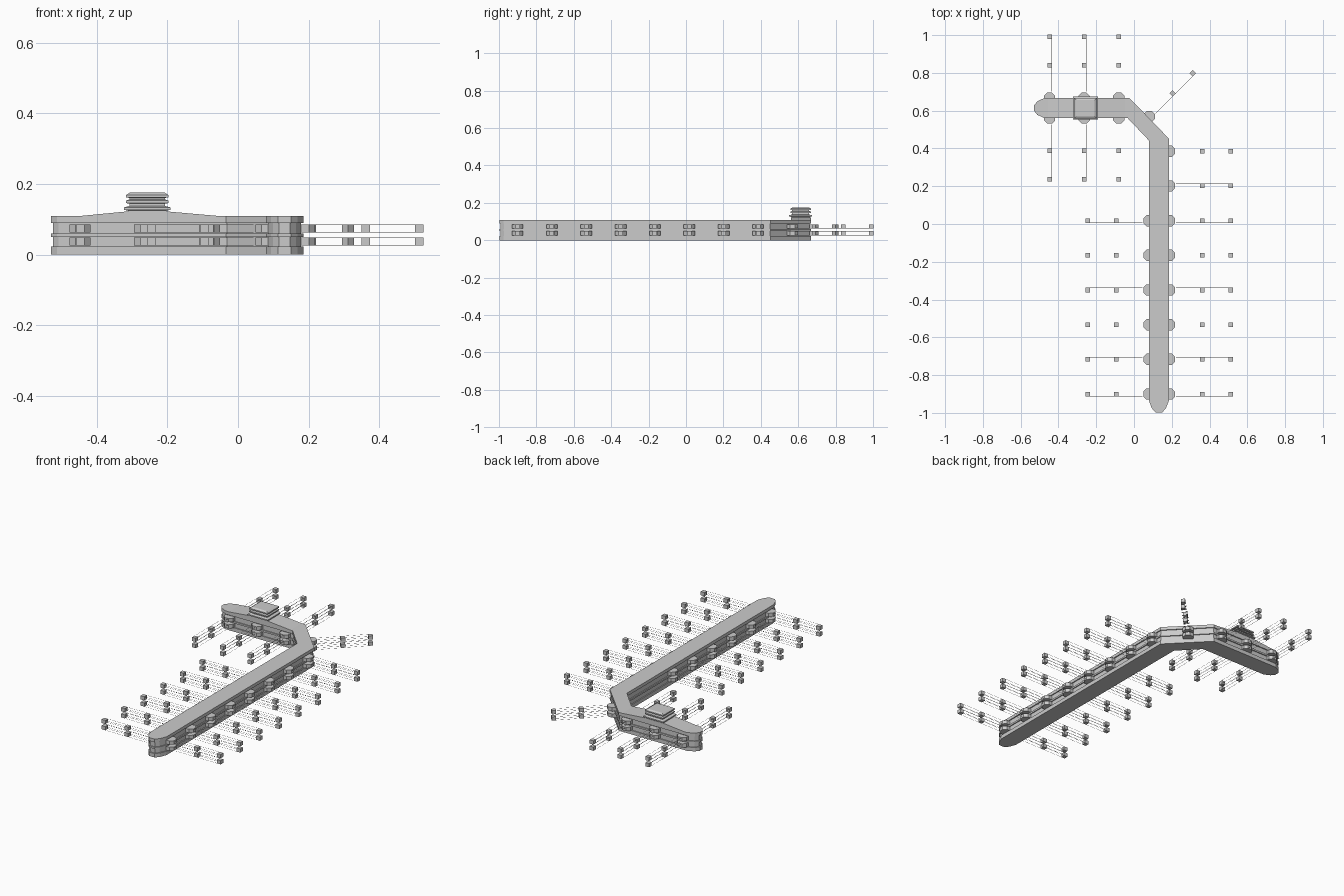
import bpy, bmesh
from math import radians, pi
from mathutils import Vector, Matrix

if "Cube" in bpy.data.objects:
    bpy.data.objects.remove(bpy.data.objects["Cube"])


def finish(name, bm):
    bmesh.ops.recalc_face_normals(bm, faces=bm.faces)
    mesh = bpy.data.meshes.new(name)
    bm.to_mesh(mesh)
    bm.free()
    ob = bpy.data.objects.new(name, mesh)
    bpy.context.collection.objects.link(ob)
    return ob


def inset(pts, d):
    # offset a counter-clockwise outline inwards
    out, n = [], len(pts)
    for i in range(n):
        a, b, c = (Vector(pts[(i + k) % n]) for k in (-1, 0, 1))
        e1, e2 = (b - a).normalized(), (c - b).normalized()
        n1, n2 = Vector((-e1.y, e1.x)), Vector((-e2.y, e2.x))
        out.append(b + (n1 + n2) * d / (1 + n1.dot(n2)))
    return out


def stack(name, pts, levels):
    # rings of one outline at (height, inset), capped both ends
    bm = bmesh.new()
    rings = [[bm.verts.new((p[0], p[1], z)) for p in inset(pts, d)] for z, d in levels]
    for r, s in zip(rings, rings[1:]):
        for i in range(len(r)):
            j = (i + 1) % len(r)
            bm.faces.new((r[i], r[j], s[j], s[i]))
    bm.faces.new(rings[0][::-1])
    bm.faces.new(rings[-1])
    return finish(name, bm)


def box(bm, size, mat):
    bmesh.ops.create_cube(bm, size=1, matrix=mat @ Matrix.Diagonal((*size, 1)))


# terminal: bent plan with chamfered ends and two recessed window bands
plan = [(0.079, -0.935), (0.094, -0.975), (0.113, -0.997), (0.15, -0.997),
        (0.169, -0.975), (0.185, -0.935), (0.185, 0.452), (-0.024, 0.667),
        (-0.475, 0.667), (-0.512, 0.649), (-0.53, 0.627), (-0.53, 0.6),
        (-0.512, 0.578), (-0.475, 0.561), (-0.034, 0.561), (0.079, 0.442)]
g = 0.006
stack("terminal_building", plan, [
    (0, 0), (0.023, 0), (0.023, g), (0.05, g), (0.05, 0), (0.06, 0),
    (0.06, g), (0.09, g), (0.09, 0), (0.109, 0)])

# raised roof under the tower
bm = bmesh.new()
prof = [(-0.475, 0.107), (-0.32, 0.122), (-0.195, 0.122), (-0.024, 0.107)]
f = bm.faces.new([bm.verts.new((x, 0.561, z)) for x, z in prof])
ext = bmesh.ops.extrude_face_region(bm, geom=[f])
bmesh.ops.translate(bm, vec=(0, 0.106, 0),
                    verts=[v for v in ext["geom"] if isinstance(v, bmesh.types.BMVert)])
finish("raised_roof", bm)

# stepped rooftop tower
tower = [(-0.323, 0.552), (-0.191, 0.552), (-0.191, 0.674), (-0.323, 0.674)]
stack("control_tower", tower, [
    (0.118, 0.012), (0.125, 0.012), (0.127, 0), (0.134, 0), (0.138, 0.016),
    (0.145, 0.016), (0.146, 0.006), (0.153, 0.006), (0.157, 0.016),
    (0.161, 0.016), (0.162, 0.006), (0.169, 0.006), (0.176, 0.017)])

# gates: wall position and outward direction
ys = [0.385 - 0.1836 * i for i in range(8)]
gates = [(0.188, y, 0) for y in ys] + [(0.079, y, 180) for y in ys[2:]]
for x in (-0.447, -0.264, -0.081):
    gates += [(x, 0.666, 90), (x, 0.561, -90)]
gates.append((0.081, 0.569, 45))

pods, cabins, rails = bmesh.new(), bmesh.new(), bmesh.new()
for x, y, ang in gates:
    for z in (0.0375, 0.0745):
        m = Matrix.Translation((x, y, z)) @ Matrix.Rotation(radians(ang), 4, 'Z')
        bmesh.ops.create_cone(pods, cap_ends=True, segments=8, radius1=0.0325,
                              radius2=0.0325, depth=0.022,
                              matrix=m @ Matrix.Rotation(pi / 8, 4, 'Z'))
        for d in (0.174, 0.325):
            box(cabins, (0.024, 0.024, 0.022), m @ Matrix.Translation((d, 0, 0)))
        # hair-thin rails along the bridge edges
        for sy in (-1, 1):
            for sz in (-1, 1):
                box(rails, (0.29, 0.0008, 0.0008),
                    m @ Matrix.Translation((0.18, sy * 0.0115, sz * 0.0105)))
finish("gate_pods", pods)
finish("bridge_cabins", cabins)
finish("bridge_rails", rails)
